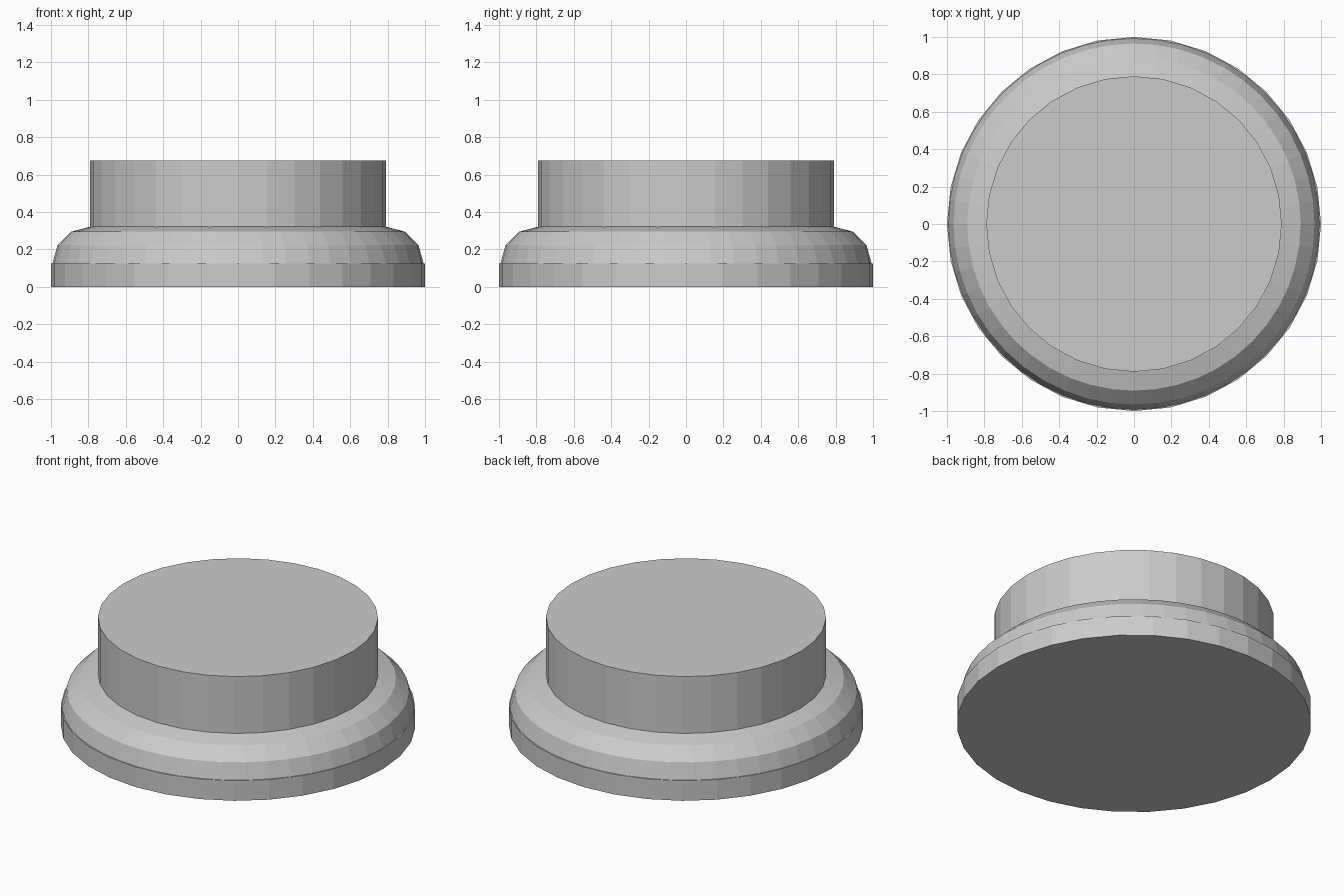
import bpy, bmesh
from math import sin, cos, pi

if "Cube" in bpy.data.objects:
    bpy.data.objects.remove(bpy.data.objects["Cube"])


def lathe(name, profile, sides):
    """Revolve an (radius, z) profile about z; flat caps close both ends."""
    bm = bmesh.new()
    rings = []
    for r, z in profile:
        rings.append([bm.verts.new((r * sin(2 * pi * i / sides),
                                    r * cos(2 * pi * i / sides), z))
                      for i in range(sides)])
    for a, b in zip(rings, rings[1:]):
        for i in range(sides):
            j = (i + 1) % sides
            bm.faces.new((a[i], a[j], b[j], b[i]))
    bm.faces.new(rings[0])
    bm.faces.new(rings[-1])
    bmesh.ops.recalc_face_normals(bm, faces=bm.faces)
    mesh = bpy.data.meshes.new(name)
    bm.to_mesh(mesh)
    bm.free()
    obj = bpy.data.objects.new(name, mesh)
    bpy.context.collection.objects.link(obj)
    return obj


BASE_TOP = 0.125
NECK_RADIUS = 0.79

# Flat round base
lathe("base_plate", [(1.0, 0.0), (1.0, BASE_TOP)], 32)

# Rounded shoulder: quarter-round ring in 30 degree steps
shoulder = [(NECK_RADIUS + 0.202 * cos(k * pi / 6),
             BASE_TOP + 0.196 * sin(k * pi / 6)) for k in range(4)]
lathe("rounded_shoulder", shoulder, 48)

# Upright drum on top, seated in the shoulder
lathe("upper_drum", [(NECK_RADIUS, BASE_TOP), (NECK_RADIUS, 0.675)], 32)
